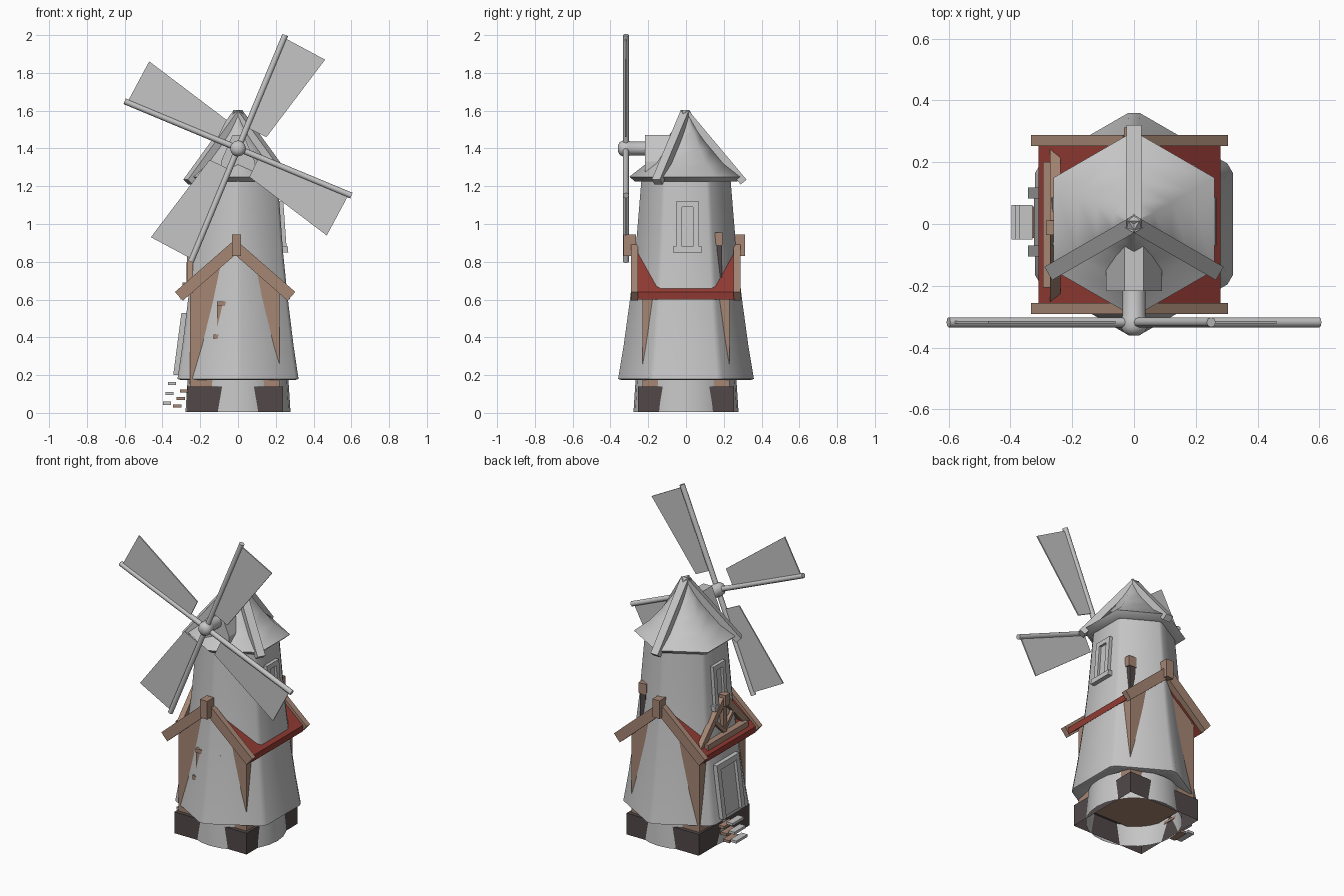
import bpy, bmesh, math
from mathutils import Vector

if "Cube" in bpy.data.objects:
    bpy.data.objects.remove(bpy.data.objects["Cube"])


def material(name, c):
    m = bpy.data.materials.new(name)
    m.diffuse_color = (*c, 1)
    m.use_nodes = True
    m.node_tree.nodes["Principled BSDF"].inputs["Base Color"].default_value = m.diffuse_color
    return m


GREY = material("pale grey", (0.56, 0.56, 0.56))
WOOD = material("weathered wood", (0.38, 0.24, 0.175))
RED = material("red roof", (0.30, 0.045, 0.035))
STONE = material("dark stone", (0.085, 0.066, 0.066))


def mesh(name, verts, faces, mat, smooth=None):
    me = bpy.data.meshes.new(name)
    me.from_pydata([tuple(v) for v in verts], [], faces)
    bm = bmesh.new()
    bm.from_mesh(me)
    bmesh.ops.recalc_face_normals(bm, faces=bm.faces)
    bm.to_mesh(me)
    bm.free()
    me.materials.append(mat)
    ob = bpy.data.objects.new(name, me)
    bpy.context.collection.objects.link(ob)
    if smooth:
        bpy.ops.object.select_all(action='DESELECT')
        ob.select_set(True)
        bpy.context.view_layer.objects.active = ob
        bpy.ops.object.shade_smooth_by_angle(angle=math.radians(smooth))
    return ob


CUBE = [(0, 1, 3, 2), (4, 6, 7, 5), (0, 4, 5, 1), (2, 3, 7, 6), (0, 2, 6, 4), (1, 5, 7, 3)]


def box(name, x, y, z, mat):
    return mesh(name, [(a, b, c) for a in x for b in y for c in z], CUBE, mat)


def beam(name, p, q, side, w, d, mat):
    # straight bar from p to q, w wide along side and d deep
    p, q = Vector(p), Vector(q)
    s = Vector(side).normalized()
    n = (q - p).cross(s).normalized()
    return mesh(name, [e + s * a * w / 2 + n * b * d / 2 for e in (p, q)
                       for a in (-1, 1) for b in (-1, 1)], CUBE, mat)


def prism(name, pts, y0, y1, mat):
    n = len(pts)
    v = [(x, y, z) for y in (y0, y1) for x, z in pts]
    f = [(i, (i + 1) % n, (i + 1) % n + n, i + n) for i in range(n)]
    return mesh(name, v, f + [tuple(range(n)), tuple(range(n, 2 * n))], mat)


def lathe(name, profile, angles, mat, smooth, cap=False):
    n = len(angles)
    v = [(r * math.cos(a), r * math.sin(a), z) for r, z in profile for a in angles]
    f = [(k * n + i, k * n + (i + 1) % n, (k + 1) * n + (i + 1) % n, (k + 1) * n + i)
         for k in range(len(profile) - 1) for i in range(n)]
    if cap:
        f.append(tuple(range(len(v) - n, len(v))))
    return mesh(name, v, f, mat, smooth)


# tower: hexagon with softened corners, flaring to the bottom
HEX = [math.radians(90 + 60 * i) for i in range(6)]
SOFT = [a + d for a in HEX for d in (-0.05, 0.05)]
PROFILE = [(0.36, 0.18), (0.33, 0.36), (0.297, 0.6), (0.268, 0.85), (0.253, 1.03), (0.235, 1.25)]
lathe("tower", [(0.25, 0.2), (0.345, 0.175)] + PROFILE, SOFT, GREY, 40, True)
lathe("tower_foot", [(0.278, 0.005), (0.266, 0.19)],
      [math.radians(15 * i) for i in range(24)], GREY, 40)

# cottage with its stone plinth, both hollow underneath
XC = -0.015
x0, x1, yw = XC - 0.253, XC + 0.253, 0.254
mesh("stone_plinth", [(x, y, z) for z in (0.005, 0.14) for x, y in
     ((x0, -yw), (x1, -yw), (x1, yw), (x0, yw))],
     [(0, 1, 5, 4), (1, 2, 6, 5), (2, 3, 7, 6), (3, 0, 4, 7), (4, 5, 6, 7)], STONE)
prism("cottage_walls", [(XC - 0.24, 0.13), (XC + 0.236, 0.13), (XC + 0.236, 0.66),
                        (XC, 0.87), (XC - 0.24, 0.66)], -0.23, 0.23, WOOD)

# cottage roof, gable boards and ridge blocks
for s, side in ((-1, "left"), (1, "right")):
    a, b = (XC, 0.89), (XC + s * 0.294, 0.64)
    prism("roof_slope_" + side, [a, b, (b[0] - s * 0.004, 0.60), (XC, 0.84)], -0.258, 0.258, RED)
    for y, end in ((-0.273, "front"), (0.27, "back")):
        beam(f"gable_board_{end}_{side}", (XC, y, 0.878), (XC + s * 0.298, y, 0.617),
             (0, 1, 0), 0.036, 0.062, WOOD)
for y in (-0.296, 0.282):
    box("ridge_block", (XC - 0.018, XC + 0.032), (y - 0.036, y + 0.03), (0.83, 0.945), WOOD)

# cottage window frame, half sunk into the tower
for x in (-0.097, 0.052):
    box("cottage_window_side", (x - 0.014, x + 0.014), (-0.262, -0.22), (0.40, 0.585), WOOD)
box("cottage_window_lintel", (-0.11, 0.066), (-0.27, -0.22), (0.565, 0.59), WOOD)
box("cottage_window_sill", (-0.13, 0.085), (-0.272, -0.22), (0.39, 0.415), WOOD)

# chimney
box("chimney_stem", (0.15, 0.19), (0.16, 0.19), (0.68, 0.9), STONE)
box("chimney_head", (0.143, 0.197), (0.152, 0.192), (0.89, 0.955), WOOD)

# timber dormer frame on the left side
for s in (-1, 1):
    beam("dormer_rafter", (-0.254, -0.01, 0.905), (-0.254, -0.005 + s * 0.24, 0.65),
         (1, 0, 0), 0.034, 0.04, WOOD)
    beam("dormer_brace", (-0.262, 0, 0.70), (-0.262, s * 0.09, 0.79), (1, 0, 0), 0.02, 0.022, WOOD)
box("dormer_tie", (-0.294, -0.24), (-0.205, 0.2), (0.655, 0.69), WOOD)
box("dormer_post", (-0.27, -0.24), (-0.025, 0.01), (0.66, 0.9), WOOD)
box("dormer_peak_block", (-0.285, -0.235), (-0.035, 0.012), (0.86, 0.93), WOOD)


def apothem(z):
    for (ra, za), (rb, zb) in zip(PROFILE, PROFILE[1:]):
        if z <= zb:
            break
    return 0.866 * (ra + (rb - ra) * (z - za) / (zb - za))


def plate(name, side, y, z, t):
    # plate lying on the sloping tower side
    v = [(side * (apothem(c) + a), b, c) for a in (-0.02, t) for b in y for c in z]
    mesh(name, v, CUBE, GREY)


def opening(name, side, y0, y1, z0, z1, w, t):
    plate(name + "_panel", side, (y0 + w, y1 - w), (z0, z1 - w), t * 0.45)
    plate(name + "_jamb_a", side, (y0, y0 + w), (z0, z1), t)
    plate(name + "_jamb_b", side, (y1 - w, y1), (z0, z1), t)
    plate(name + "_head", side, (y0 + w, y1 - w), (z1 - w, z1), t)


# upper windows and door
for s in (-1, 1):
    opening("tower_window", s, -0.052, 0.068, 0.88, 1.12, 0.03, 0.027)
    plate("tower_window_sill", s, (-0.07, 0.086), (0.85, 0.882), 0.034)
opening("door", -1, -0.105, 0.118, 0.2, 0.53, 0.035, 0.034)

# steps: pale treads with wooden boards behind
for i in range(3):
    x, z = -0.348 - 0.013 * i, 0.155 - 0.052 * i
    box("step_tread", (x - 0.022, x + 0.02), (-0.05, 0.062), (z - 0.008, z + 0.008), GREY)
    x, z = -0.285 - 0.018 * i, 0.117 - 0.04 * i
    box("step_board", (x - 0.022, x + 0.022), (-0.045, 0.057), (z - 0.008, z + 0.008), WOOD)

# cap roof with three ridge bars
lathe("cap_roof", [(0.2, 1.225), (0.27, 1.225), (0.3, 1.25), (0.21, 1.32), (0.14, 1.40),
                   (0.075, 1.49), (0.015, 1.595)], HEX, GREY, 62, True)
for deg in (90, 210, 330):
    d = Vector((math.cos(math.radians(deg)), math.sin(math.radians(deg)), 0))
    beam("cap_ridge_bar", d * -0.005 + Vector((0, 0, 1.592)), d * 0.305 + Vector((0, 0, 1.222)),
         (-d.y, d.x, 0), 0.05, 0.04, GREY)

# gabled housing, shaft and hub
prism("shaft_housing", [(-0.09, 1.24), (0.09, 1.24), (0.09, 1.33), (0.03, 1.47), (-0.03, 1.47),
                        (-0.09, 1.33)], -0.217, 0, GREY)
hub = lathe("shaft_and_hub", [(0.037, 0.15), (0.037, 0.295), (0.042, 0.305), (0.042, 0.335),
                              (0.034, 0.35), (0.018, 0.36)],
            [math.radians(30 * i) for i in range(12)], GREY, 35, True)
hub.rotation_euler = (math.pi / 2, 0, 0)
hub.location = (0, 0, 1.4)

# four sails, each a round spar and a thin board
C = Vector((0, -0.318, 1.4))
for i in range(4):
    a = math.radians(67.4 + 90 * i)
    spar = lathe("sail_spar", [(0.016, 0), (0.016, 0.65)],
                 [math.radians(45 * k) for k in range(8)], GREY, 50, True)
    spar.rotation_euler = (0, math.pi / 2 - a, 0)
    spar.location = C
    d, p = Vector((math.cos(a), 0, math.sin(a))), Vector((math.sin(a), 0, -math.cos(a)))
    quad = [(0.12, 0), (0.635, 0), (0.611, 0.245), (0.113, 0.116)]
    v = [C + d * u + p * w + Vector((0, y, 0)) for y in (-0.004, 0.004) for u, w in quad]
    mesh("sail_board", v, [(0, 1, 2, 3), (4, 5, 6, 7)] +
         [(k, (k + 1) % 4, (k + 1) % 4 + 4, k + 4) for k in range(4)], GREY)
